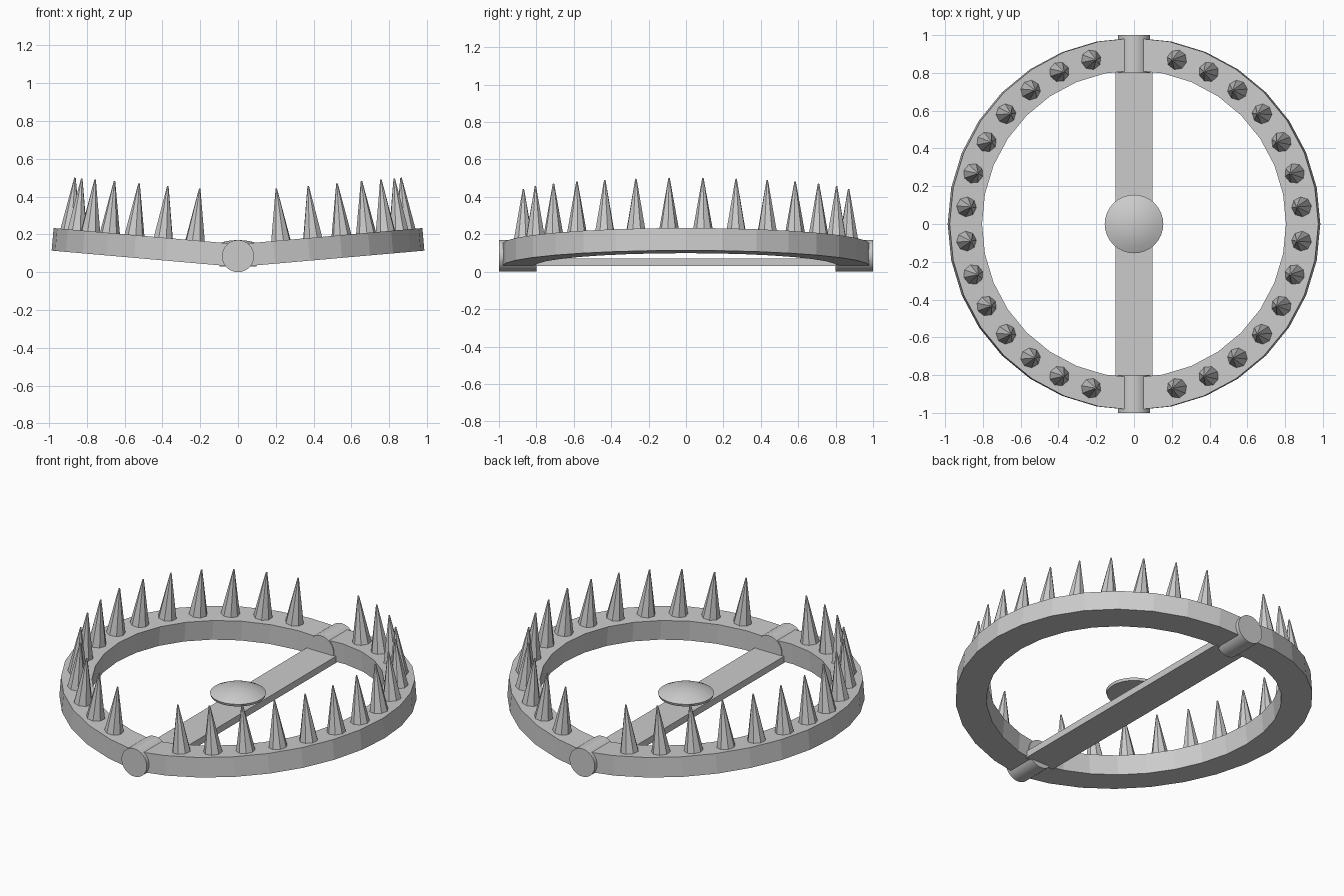
import bpy, bmesh, math
from mathutils import Matrix, Vector

if "Cube" in bpy.data.objects:
    bpy.data.objects.remove(bpy.data.objects["Cube"])

PIVOT_Z = 0.088
TILT = Matrix.Translation((0, 0, PIVOT_Z)) @ Matrix.Rotation(math.radians(-5), 4, 'Y')


def finish(name, bm, smooth=False):
    bmesh.ops.recalc_face_normals(bm, faces=bm.faces)
    me = bpy.data.meshes.new(name)
    bm.to_mesh(me)
    bm.free()
    ob = bpy.data.objects.new(name, me)
    bpy.context.collection.objects.link(ob)
    if smooth:
        bpy.ops.object.select_all(action='DESELECT')
        ob.select_set(True)
        bpy.context.view_layer.objects.active = ob
        bpy.ops.object.shade_smooth_by_angle(angle=math.radians(30))
    return ob


def mirror(ob, axis):
    mod = ob.modifiers.new("mirror", 'MIRROR')
    mod.use_axis = [a == axis for a in "XYZ"]
    mod.use_mirror_merge = False


# Half-ring jaw, tilted up about the hinge
bm = bmesh.new()
rings = []
for i in range(17):
    a = math.radians(-90 + 180 * i / 16)
    rings.append([bm.verts.new((r * math.cos(a), r * math.sin(a), z))
                  for r, z in ((0.813, -0.06), (0.985, -0.06), (0.985, 0.06), (0.813, 0.06))])
for p, q in zip(rings, rings[1:]):
    for k in range(4):
        bm.faces.new((p[k], p[(k + 1) % 4], q[(k + 1) % 4], q[k]))
bm.faces.new(rings[0])
bm.faces.new(rings[-1])
bm.transform(TILT)
mirror(finish("jaws", bm), "X")

# Teeth standing on the jaw
bm = bmesh.new()
for i in range(14):
    a = math.radians(-75 + 150 * i / 13)
    place = Matrix.Translation((0.9 * math.cos(a), 0.9 * math.sin(a), 0.06 + 0.275 / 2))
    bmesh.ops.create_cone(bm, cap_ends=True, segments=8, radius1=0.053, radius2=0.004,
                          depth=0.275, matrix=TILT @ place @ Matrix.Rotation(a, 4, 'Z'))
mirror(finish("teeth", bm), "X")

# Hinge barrels front and back
bm = bmesh.new()
bmesh.ops.create_cone(bm, cap_ends=True, segments=32, radius1=0.085, radius2=0.085, depth=0.2,
                      matrix=Matrix.Translation((0, 0.9, 0.085)) @ Matrix.Rotation(math.pi / 2, 4, 'X'))
mirror(finish("hinges", bm, True), "Y")

# Flat base bar joining the hinges
bm = bmesh.new()
bmesh.ops.create_cube(bm, size=1, matrix=Matrix.Translation((0, 0, 0.05))
                      @ Matrix.Diagonal((0.196, 1.63, 0.04, 1)))
finish("base_bar", bm)

# Domed trigger plate, lathed from a profile
bm = bmesh.new()
profile = [(0, 0.115), (0.15, 0.115), (0.155, 0.13), (0.12, 0.147), (0.08, 0.16), (0.04, 0.168), (0, 0.17)]
vs = [bm.verts.new((x, 0, z)) for x, z in profile]
es = [bm.edges.new(e) for e in zip(vs, vs[1:])]
bmesh.ops.spin(bm, geom=vs + es, cent=(0, 0, 0), axis=(0, 0, 1), angle=2 * math.pi, steps=32)
bmesh.ops.remove_doubles(bm, verts=bm.verts, dist=1e-4)
finish("trigger_plate", bm, True)
